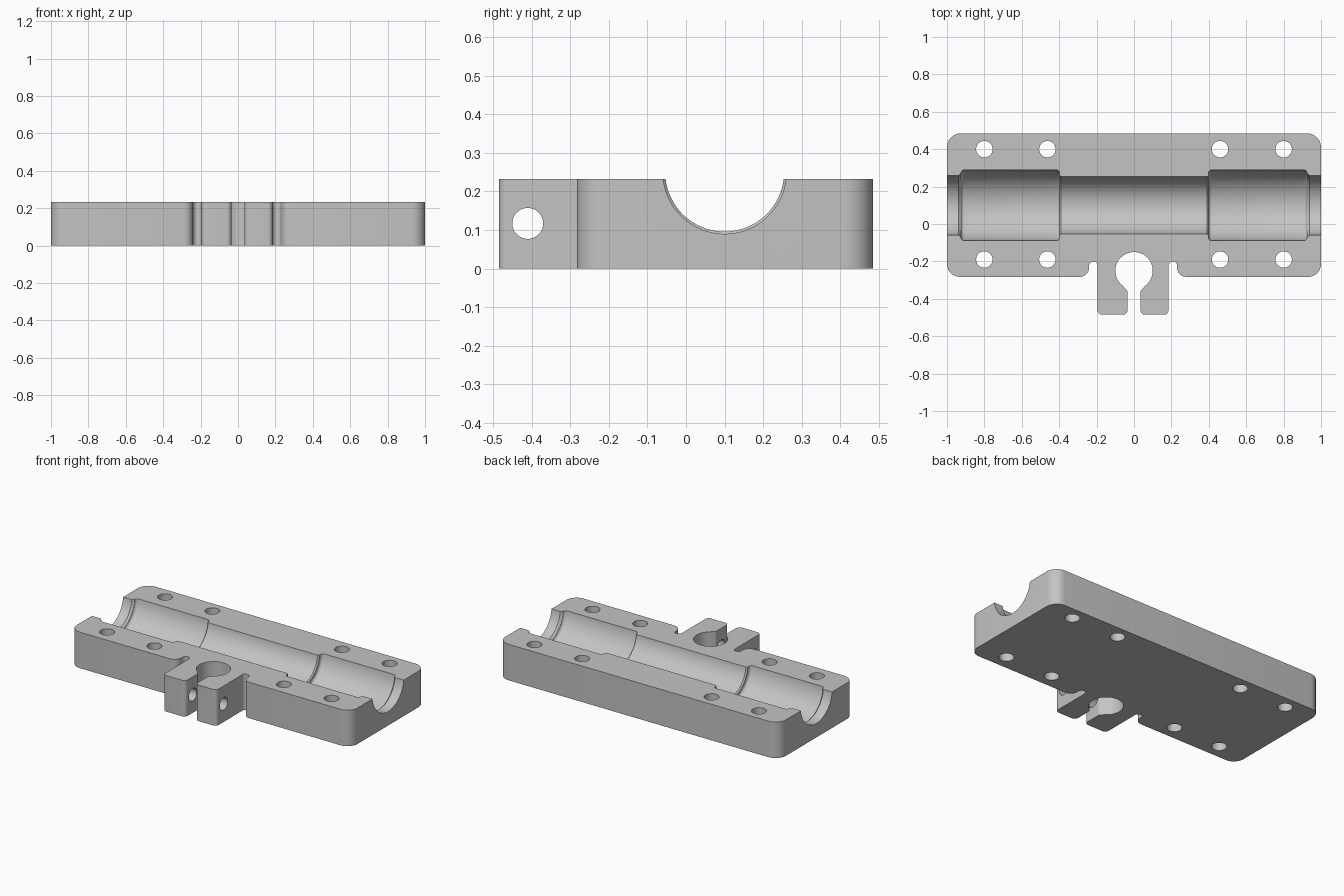
import bpy, bmesh, math
from mathutils import Vector

if "Cube" in bpy.data.objects:
    bpy.data.objects.remove(bpy.data.objects["Cube"])

H = 0.232            # block height
BORE_Y, BORE_Z = 0.10, 0.25

grey = bpy.data.materials.new("plain grey")
grey.diffuse_color = (0.55, 0.55, 0.55, 1)
grey.use_nodes = True
grey.node_tree.nodes["Principled BSDF"].inputs["Base Color"].default_value = grey.diffuse_color


def rounded(corners, steps=7):
    """Closed outline from (x, y, radius) corners, each replaced by an arc."""
    out = []
    n = len(corners)
    for i, (x, y, r) in enumerate(corners):
        p = Vector((x, y))
        if r == 0:
            out.append(p)
            continue
        a = (Vector(corners[i - 1][:2]) - p).normalized()
        b = (Vector(corners[(i + 1) % n][:2]) - p).normalized()
        half = a.angle(b) / 2
        c = p + (a + b).normalized() * (r / math.sin(half))
        start = p + a * (r / math.tan(half)) - c
        sweep = math.pi - 2 * half
        sign = 1 if a.x * b.y - a.y * b.x < 0 else -1
        for k in range(steps + 1):
            t = sign * sweep * k / steps
            out.append(c + Vector((start.x * math.cos(t) - start.y * math.sin(t),
                                   start.x * math.sin(t) + start.y * math.cos(t))))
    return out


def loft(name, rings):
    """Closed solid through a list of equal-length rings."""
    bm = bmesh.new()
    rows = [[bm.verts.new(p) for p in ring] for ring in rings]
    n = len(rows[0])
    for a, b in zip(rows, rows[1:]):
        for j in range(n):
            k = (j + 1) % n
            bm.faces.new((a[j], a[k], b[k], b[j]))
    bm.faces.new(rows[0][::-1])
    bm.faces.new(rows[-1])
    bmesh.ops.recalc_face_normals(bm, faces=bm.faces)
    mesh = bpy.data.meshes.new(name)
    bm.to_mesh(mesh)
    bm.free()
    ob = bpy.data.objects.new(name, mesh)
    bpy.context.collection.objects.link(ob)
    mesh.materials.append(grey)
    return ob


def turned(name, profile, y, z, sides):
    """Solid turned about an x-parallel axis from (x, radius) points."""
    ang = [2 * math.pi * (j + 0.5) / sides for j in range(sides)]
    return loft(name, [[(x, y + r * math.cos(t), z + r * math.sin(t)) for t in ang]
                       for x, r in profile])


# Plate outline with clamp ears and keyhole
keyhole = []
a0, a1 = math.radians(233), math.radians(-53)
for i in range(41):
    t = a0 + (a1 - a0) * i / 40
    keyhole.append((0.1 * math.cos(t), -0.25 + 0.1 * math.sin(t), 0))
outline = rounded([
    (1, -0.283, 0.07), (1, 0.485, 0.075), (-1, 0.485, 0.075), (-1, -0.283, 0.07),
    (-0.24, -0.283, 0.05), (-0.24, -0.2, 0.0224), (-0.195, -0.2, 0.0224),
    (-0.195, -0.485, 0.025), (-0.035, -0.485, 0.025), (-0.035, -0.357, 0.02),
    *keyhole,
    (0.035, -0.357, 0.02), (0.035, -0.485, 0.025), (0.185, -0.485, 0.025),
    (0.185, -0.2, 0.0224), (0.23, -0.2, 0.0224), (0.23, -0.283, 0.05)])
block = loft("bearing_block", [[(p.x, p.y, z) for p in outline] for z in (0, H)])

cutters = []

# Half-round bore with two wider bearing pockets
END, MID, POCKET = 0.16, 0.154, 0.19
half = [(0.39, MID, 0), (0.398, MID + 0.008, 0), (0.398, POCKET, 0.018),
        (0.925, POCKET, 0.018), (0.925, END + 0.012, 0), (0.938, END, 0), (1.1, END, 0)]
corners = [(-x, r, f) for x, r, f in reversed(half)] + half
profile = rounded(corners, 5)
cutters.append(turned("bore_cutter", [tuple(p) for p in profile], BORE_Y, BORE_Z, 96))

# Cross hole through the clamp ears
cutters.append(turned("clamp_hole_cutter", [(-0.3, 0.04), (0.3, 0.04)], -0.41, 0.117, 40))

# Eight vertical screw holes
for x in (-0.8, -0.463, 0.46, 0.8):
    for y in (-0.19, 0.4):
        cutters.append(loft("screw_hole_cutter", [
            [(x + 0.044 * math.cos(2 * math.pi * j / 32),
              y + 0.044 * math.sin(2 * math.pi * j / 32), z) for j in range(32)]
            for z in (-0.1, 0.4)]))

# Cut everything out of the block
bpy.context.view_layer.objects.active = block
block.select_set(True)
for c in cutters:
    mod = block.modifiers.new("cut", 'BOOLEAN')
    mod.operation = 'DIFFERENCE'
    mod.solver = 'EXACT'
    mod.object = c
    bpy.ops.object.modifier_apply(modifier=mod.name)
    bpy.data.objects.remove(c, do_unlink=True)

bpy.ops.object.shade_smooth_by_angle(angle=math.radians(30))
